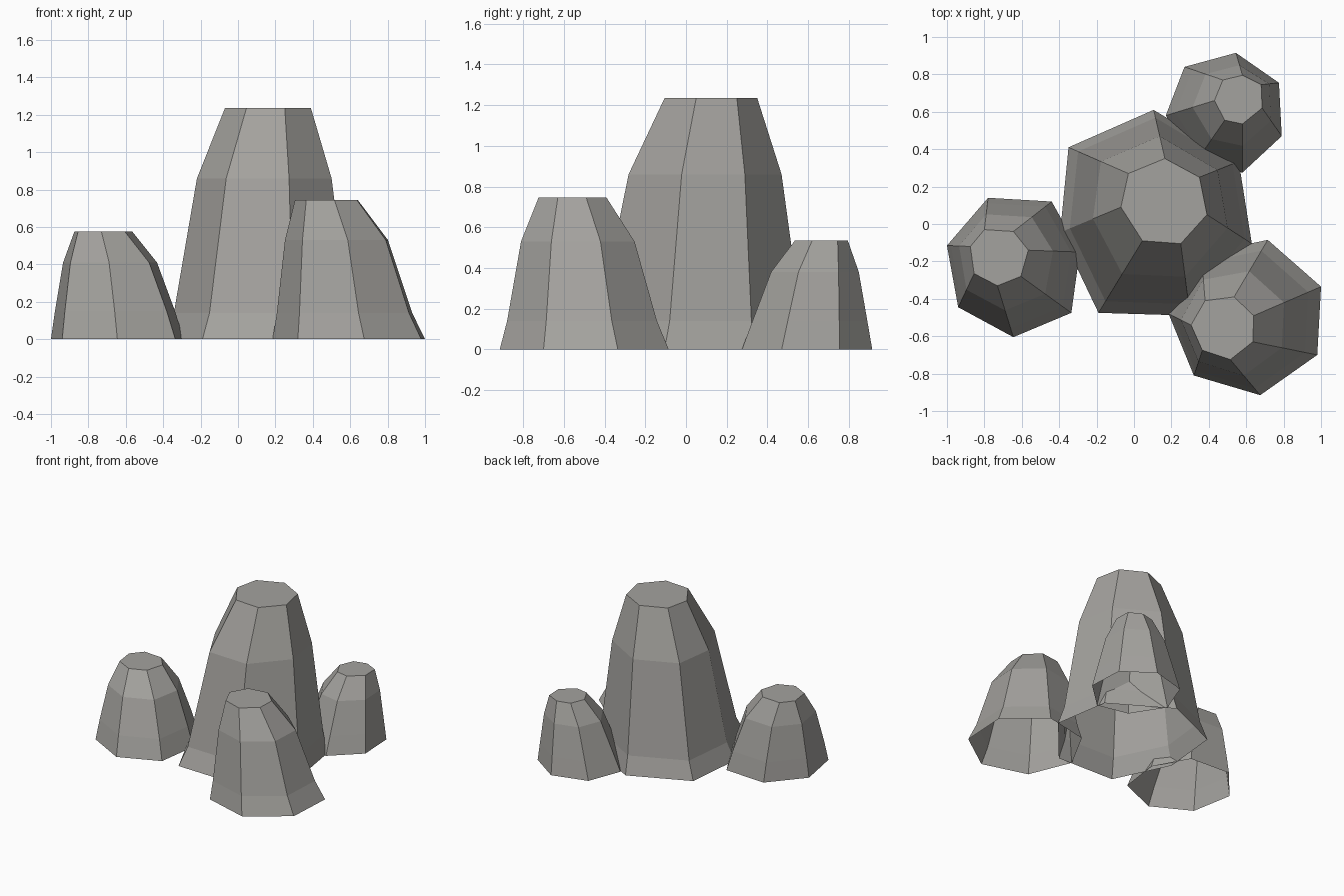
import bpy
import bmesh

stone = bpy.data.materials.new("warm_grey_stone")
stone.diffuse_color = (0.37, 0.362, 0.342, 1.0)


def rock(name, rings, base, top):
    """Loft a seven-sided rock, open underneath, from a base outline to a flat top.

    rings: (height, blend from base outline to top outline)
    """
    bm = bmesh.new()
    loops = []
    for z, t in rings:
        loops.append([bm.verts.new((bx + (tx - bx) * t, by + (ty - by) * t, z))
                      for (bx, by), (tx, ty) in zip(base, top)])
    n = len(base)
    for low, high in zip(loops, loops[1:]):
        for i in range(n):
            j = (i + 1) % n
            bm.faces.new((low[i], low[j], high[j], high[i]))
    bm.faces.new(loops[-1])
    mesh = bpy.data.meshes.new(name)
    bm.to_mesh(mesh)
    bm.free()
    mesh.materials.append(stone)
    obj = bpy.data.objects.new(name, mesh)
    bpy.context.collection.objects.link(obj)
    return obj


# Tall central rock
rock("tall_rock", [(0, 0), (0.14, 0.16), (0.86, 0.54), (1.235, 1)],
     [(-0.19, -0.475), (0.30, -0.49), (0.63, -0.105), (0.56, 0.335),
      (0.105, 0.61), (-0.35, 0.41), (-0.395, -0.045)],
     [(0.045, -0.09), (0.25, -0.105), (0.39, 0.05), (0.35, 0.25),
      (0.165, 0.35), (-0.03, 0.27), (-0.07, 0.09)])

# Left rock
rock("left_rock", [(0, 0), (0.15, 0.17), (0.41, 0.52), (0.575, 1)],
     [(-0.645, -0.605), (-0.335, -0.475), (-0.29, -0.15), (-0.44, 0.12),
      (-0.78, 0.14), (-1.0, -0.115), (-0.94, -0.445)],
     [(-0.73, -0.33), (-0.605, -0.28), (-0.565, -0.14), (-0.645, -0.04),
      (-0.80, -0.03), (-0.875, -0.12), (-0.855, -0.265)])

# Front right rock
rock("front_rock", [(0, 0), (0.14, 0.19), (0.53, 0.55), (0.745, 1)],
     [(0.675, -0.915), (0.98, -0.70), (1.0, -0.335), (0.715, -0.085),
      (0.36, -0.16), (0.185, -0.48), (0.32, -0.81)],
     [(0.515, -0.725), (0.635, -0.63), (0.64, -0.49), (0.535, -0.39),
      (0.38, -0.41), (0.305, -0.54), (0.365, -0.675)])

# Small back rock
rock("back_rock", [(0, 0), (0.14, 0.2), (0.38, 0.55), (0.535, 1)],
     [(0.58, 0.275), (0.79, 0.47), (0.775, 0.755), (0.545, 0.915),
      (0.27, 0.84), (0.17, 0.58), (0.33, 0.33)],
     [(0.58, 0.535), (0.685, 0.62), (0.68, 0.745), (0.58, 0.795),
      (0.475, 0.77), (0.43, 0.66), (0.485, 0.555)])
